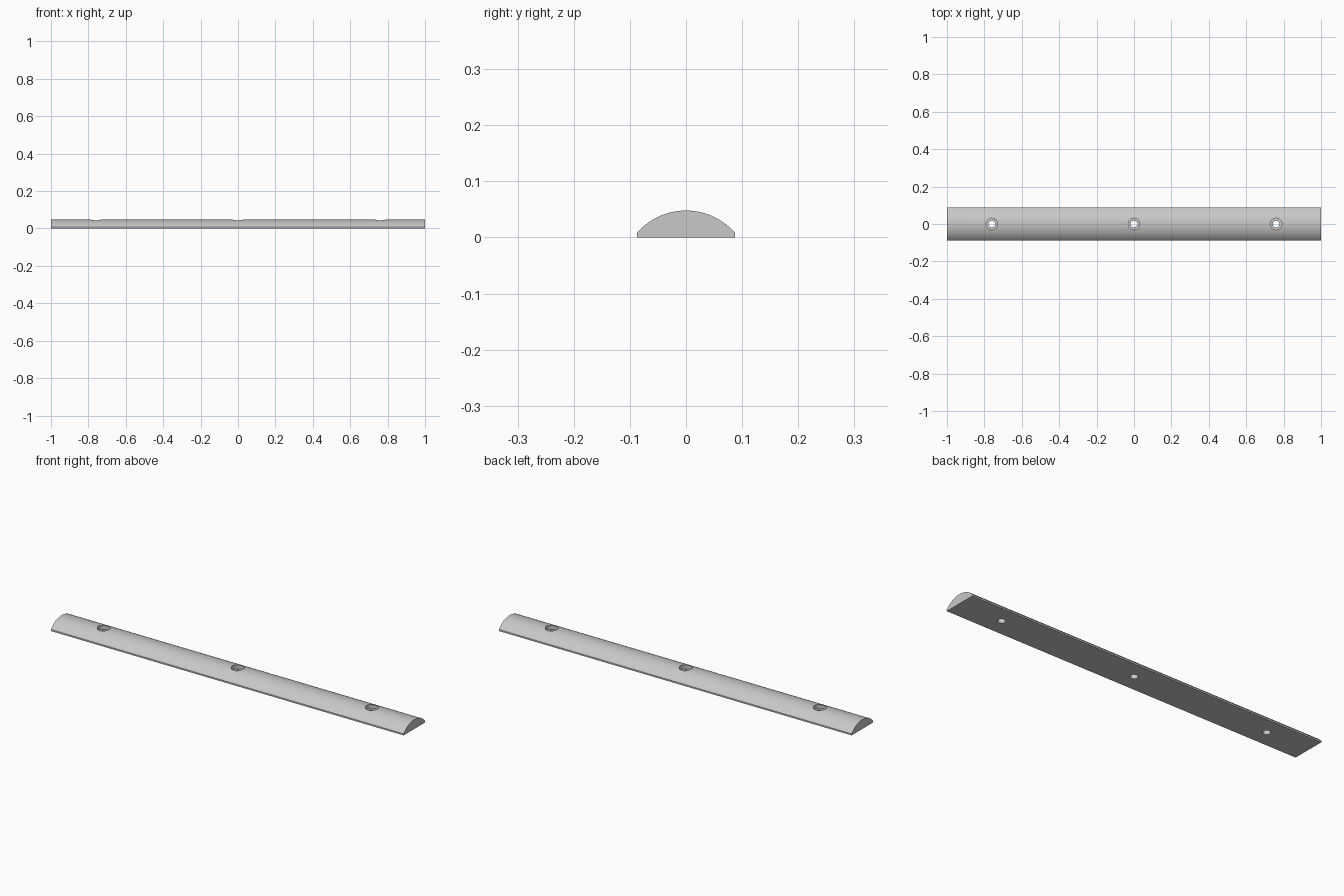
import bpy, bmesh, math
from mathutils import Vector

cube = bpy.data.objects.get("Cube")
if cube:
    bpy.data.objects.remove(cube, do_unlink=True)

LENGTH, HALF_WIDTH, EDGE, HEIGHT = 2.0, 0.0875, 0.008, 0.048
HOLES = (-0.76, 0.0, 0.76)
HOLE_R, BORE_R, BORE_FLOOR = 0.018, 0.031, 0.025

grey = bpy.data.materials.new("light grey")
grey.use_nodes = True
grey.diffuse_color = (0.58, 0.58, 0.58, 1)
grey.node_tree.nodes["Principled BSDF"].inputs["Base Color"].default_value = grey.diffuse_color


def make_object(name, bm):
    bmesh.ops.recalc_face_normals(bm, faces=bm.faces)
    mesh = bpy.data.meshes.new(name)
    bm.to_mesh(mesh)
    bm.free()
    mesh.materials.append(grey)
    obj = bpy.data.objects.new(name, mesh)
    bpy.context.collection.objects.link(obj)
    return obj


# Domed strip: flat base, short upright edges and a shallow arc, extruded along x
sag = HEIGHT - EDGE
radius = (HALF_WIDTH ** 2 + sag ** 2) / (2 * sag)
sweep = math.asin(HALF_WIDTH / radius)
steps = 40
profile = [(-HALF_WIDTH, 0)]
for i in range(steps + 1):
    a = sweep * (2 * i / steps - 1)
    profile.append((radius * math.sin(a), HEIGHT - radius + radius * math.cos(a)))
profile.append((HALF_WIDTH, 0))

bm = bmesh.new()
end = bm.faces.new([bm.verts.new((-LENGTH / 2, y, z)) for y, z in profile])
grown = bmesh.ops.extrude_face_region(bm, geom=[end], use_keep_orig=True)
moved = [g for g in grown["geom"] if isinstance(g, bmesh.types.BMVert)]
bmesh.ops.translate(bm, verts=moved, vec=Vector((LENGTH, 0, 0)))
strip = make_object("domed_strip", bm)

# Counterbored screw holes: a stepped round cutter at each position
steps_rz = [(HOLE_R, -0.05), (HOLE_R, BORE_FLOOR), (BORE_R, BORE_FLOOR), (BORE_R, 0.1)]
sides = 40
bm = bmesh.new()
for x in HOLES:
    rings = []
    for r, z in steps_rz:
        angles = [2 * math.pi * k / sides for k in range(sides)]
        rings.append([bm.verts.new((x + r * math.cos(a), r * math.sin(a), z)) for a in angles])
    for low, high in zip(rings, rings[1:]):
        for k in range(sides):
            n = (k + 1) % sides
            bm.faces.new((low[k], low[n], high[n], high[k]))
    bm.faces.new(rings[0][::-1])
    bm.faces.new(rings[-1])
cutter = make_object("screw_hole_cutter", bm)
cutter.hide_render = True

cut = strip.modifiers.new("screw holes", "BOOLEAN")
cut.operation = "DIFFERENCE"
cut.solver = "EXACT"
cut.object = cutter

bpy.ops.object.select_all(action="DESELECT")
strip.select_set(True)
bpy.context.view_layer.objects.active = strip
bpy.ops.object.modifier_apply(modifier=cut.name)
bpy.data.objects.remove(cutter, do_unlink=True)
bpy.ops.object.shade_smooth_by_angle(angle=math.radians(30))
